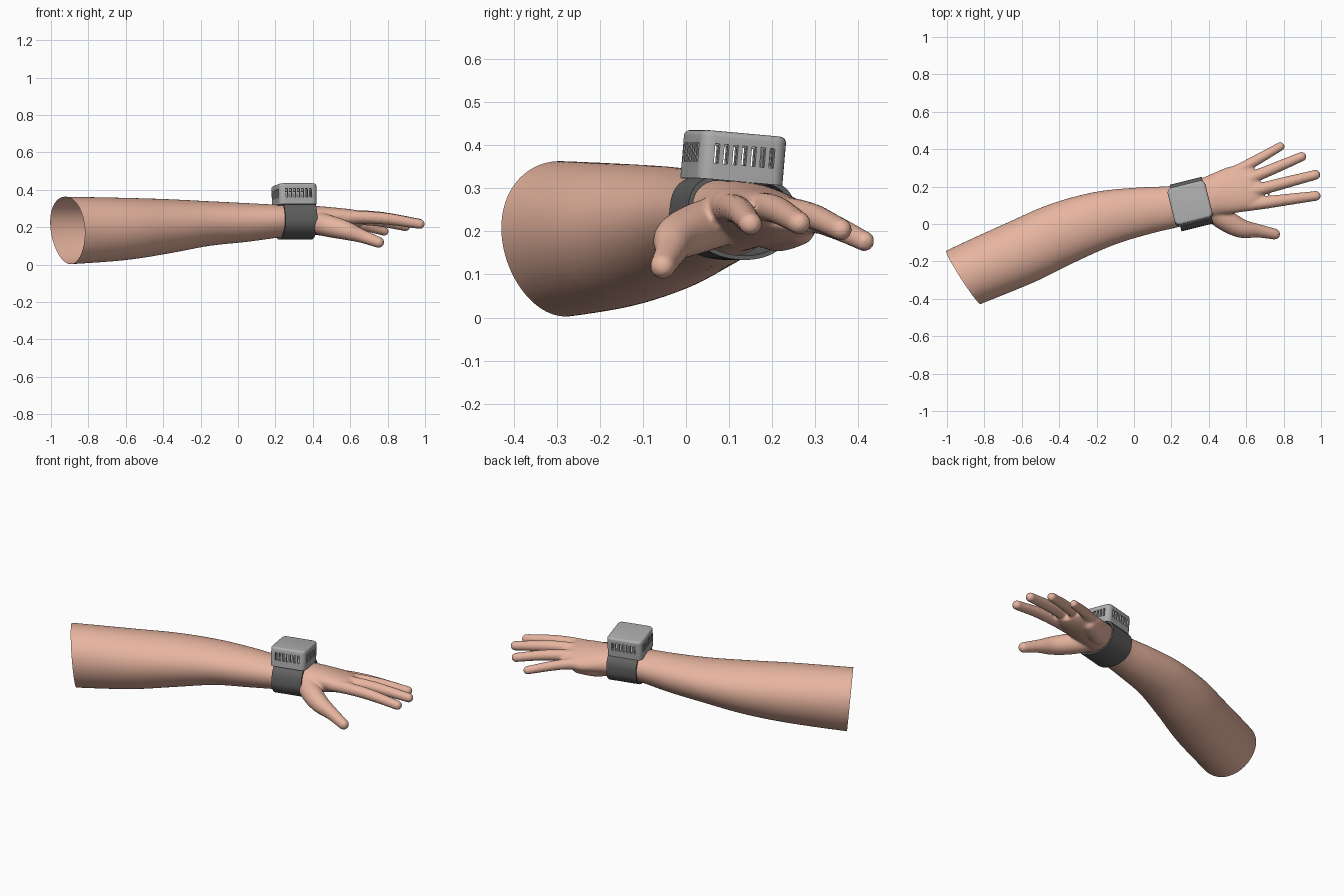
import bpy, bmesh
from math import sin, cos, pi, radians, copysign
from mathutils import Matrix, Vector

if "Cube" in bpy.data.objects:
    bpy.data.objects.remove(bpy.data.objects["Cube"])


def material(name, rgb):
    m = bpy.data.materials.new(name)
    m.diffuse_color = (*rgb, 1)
    m.use_nodes = True
    m.node_tree.nodes["Principled BSDF"].inputs["Base Color"].default_value = m.diffuse_color
    return m


def make_object(name, bm, mat=None):
    bmesh.ops.recalc_face_normals(bm, faces=bm.faces)
    me = bpy.data.meshes.new(name)
    bm.to_mesh(me)
    bm.free()
    ob = bpy.data.objects.new(name, me)
    bpy.context.collection.objects.link(ob)
    if mat:
        me.materials.append(mat)
    return ob


def bake(ob):
    """Replace the mesh with its modified result."""
    dg = bpy.context.evaluated_depsgraph_get()
    me = bpy.data.meshes.new_from_object(ob.evaluated_get(dg))
    ob.modifiers.clear()
    ob.data = me


def smooth(ob, angle):
    bpy.ops.object.select_all(action='DESELECT')
    bpy.context.view_layer.objects.active = ob
    ob.select_set(True)
    bpy.ops.object.shade_smooth_by_angle(angle=radians(angle))


def spline(keys, steps):
    """Catmull-Rom interpolation of equal-length tuples."""
    k = [keys[0]] + list(keys) + [keys[-1]]
    out = []
    for i in range(1, len(k) - 2):
        for s in range(steps):
            t = s / steps
            out.append([0.5 * (2 * b + (c - a) * t + (2 * a - 5 * b + 4 * c - d) * t * t
                               + (3 * b - a - 3 * c + d) * t ** 3)
                        for a, b, c, d in zip(*k[i - 1:i + 3])])
    return out + [list(keys[-1])]


def bridge(bm, a, b):
    n = len(a)
    for i in range(n):
        bm.faces.new((a[i], a[(i + 1) % n], b[(i + 1) % n], b[i]))


def loft(bm, sections, n=48):
    """Egg-shaped sections: x, y, z, half width, half height, heading, roll."""
    rings = []
    for x, y, z, w, h, head, roll in sections:
        m = (Matrix.Translation((x, y, z)) @ Matrix.Rotation(radians(head), 4, 'Z')
             @ Matrix.Rotation(radians(roll), 4, 'X'))
        ring = []
        for i in range(n):
            t = 2 * pi * i / n
            ring.append(bm.verts.new(m @ Vector((0, w * cos(t) * (1 + 0.1 * sin(t)), h * sin(t)))))
        rings.append(ring)
    for a, b in zip(rings, rings[1:]):
        bridge(bm, a, b)
    bm.faces.new(rings[0])
    bm.faces.new(rings[-1])


def digit(bm, keys):
    """Rounded tapering finger: x, y, z, radius."""
    for x, y, z, r in spline(keys, 12):
        bmesh.ops.create_icosphere(bm, subdivisions=3, radius=r, matrix=Matrix.Translation((x, y, z)))


def box(bm, size, loc=(0, 0, 0)):
    return bmesh.ops.create_cube(bm, size=1, matrix=Matrix.Translation(loc)
                                 @ Matrix.Diagonal((*size, 1)))['verts']


# Arm and hand, fused into one smooth skin
arm = bmesh.new()
loft(arm, spline([
    (-0.97, -0.324, 0.181, 0.165, 0.182, 33, 0),
    (-0.91, -0.285, 0.182, 0.169, 0.181, 33, 0),
    (-0.61, -0.154, 0.190, 0.174, 0.167, 27, 0),
    (-0.38, -0.048, 0.204, 0.168, 0.146, 24, 0),
    (-0.16, 0.029, 0.219, 0.150, 0.120, 20, 0),
    (0.043, 0.070, 0.225, 0.129, 0.104, 17, 0),
    (0.218, 0.094, 0.232, 0.112, 0.088, 15, -3),
    (0.34, 0.124, 0.236, 0.106, 0.080, 15, -5),
    (0.43, 0.152, 0.238, 0.112, 0.073, 16, -8),
    (0.54, 0.184, 0.237, 0.126, 0.060, 16, -11),
    (0.62, 0.202, 0.239, 0.117, 0.046, 16, -11),
    (0.665, 0.213, 0.238, 0.090, 0.030, 16, -11)], 8))
# Heel of the palm, four fingers, thumb
digit(arm, [(0.39, 0.18, 0.215, 0.050), (0.46, 0.215, 0.203, 0.050), (0.54, 0.262, 0.205, 0.038)])
digit(arm, [(0.56, 0.10, 0.253, 0.038), (0.67, 0.110, 0.253, 0.034), (0.80, 0.128, 0.244, 0.032), (0.972, 0.150, 0.217, 0.027)])
digit(arm, [(0.56, 0.165, 0.253, 0.038), (0.68, 0.188, 0.256, 0.034), (0.80, 0.219, 0.246, 0.032), (0.970, 0.263, 0.219, 0.027)])
digit(arm, [(0.53, 0.215, 0.243, 0.038), (0.64, 0.253, 0.244, 0.033), (0.76, 0.302, 0.232, 0.030), (0.896, 0.360, 0.204, 0.026)])
digit(arm, [(0.49, 0.25, 0.228, 0.038), (0.58, 0.300, 0.226, 0.031), (0.67, 0.350, 0.208, 0.028), (0.782, 0.414, 0.177, 0.024)])
digit(arm, [(0.41, 0.08, 0.225, 0.06), (0.49, 0.02, 0.205, 0.059), (0.575, -0.024, 0.183, 0.051),
            (0.66, -0.036, 0.153, 0.037), (0.752, -0.054, 0.119, 0.030)])
skin = make_object("arm_and_hand", arm, material("skin", (0.80, 0.46, 0.35)))
mod = skin.modifiers.new("fuse", 'REMESH')
mod.mode, mod.voxel_size = 'VOXEL', 0.007
mod = skin.modifiers.new("soften", 'SMOOTH')
mod.factor, mod.iterations = 0.5, 6
bake(skin)
# Open cut at the elbow
bm = bmesh.new()
bm.from_mesh(skin.data)
bmesh.ops.bisect_plane(bm, geom=bm.verts[:] + bm.edges[:] + bm.faces[:], plane_co=(-0.91, -0.285, 0.18),
                       plane_no=(0.84, 0.54, 0.09), clear_inner=True)
bm.to_mesh(skin.data)
bm.free()
smooth(skin, 80)

# Shared frame of the wrist device: x along the arm, z out of the back of the wrist
turn = Matrix.Rotation(radians(14), 4, 'Z') @ Matrix.Rotation(radians(-5), 4, 'X')

# Strap: band around the wrist, squarer on top
bm = bmesh.new()
n = 64
rings = []
for x, inset in ((-0.088, 0), (0.088, 0), (0.088, 0.01), (-0.088, 0.01)):
    ring = []
    for i in range(n):
        t = 2 * pi * i / n
        power = 0.65 if sin(t) > 0 else 0.95
        c, s = [copysign(abs(v) ** power, v) for v in (cos(t), sin(t))]
        ring.append(bm.verts.new((x, (0.128 - inset) * c, (0.097 - inset) * s)))
    rings.append(ring)
for k in range(4):
    bridge(bm, rings[k], rings[(k + 1) % 4])
strap = make_object("wrist_strap", bm, material("dark_strap", (0.12, 0.12, 0.12)))
strap.matrix_world = Matrix.Translation((0.308, 0.106, 0.231)) @ turn
smooth(strap, 35)

# Device case: hollow rounded box with a row of vents on each side
place = Matrix.Translation((0.300, 0.110, 0.371)) @ turn
L, W, H = 0.208, 0.205, 0.113
bm = bmesh.new()
box(bm, (L, W, H))
upright = [e for e in bm.edges if abs(e.verts[0].co.z - e.verts[1].co.z) > 0.01]
bmesh.ops.bevel(bm, geom=upright, offset=0.028, segments=6, profile=0.5, affect='EDGES')
rim = [e for e in bm.edges if all(v.co.z > 0.05 for v in e.verts)]
bmesh.ops.bevel(bm, geom=rim, offset=0.014, segments=4, profile=0.5, affect='EDGES')
case = make_object("device_case", bm, material("grey_case", (0.42, 0.42, 0.42)))
case.matrix_world = place

hollow, vents_x, vents_y = bmesh.new(), bmesh.new(), bmesh.new()
box(hollow, (L - 0.028, W - 0.028, H - 0.028))
for i in range(-3, 4):
    box(vents_x, (0.4, 0.011, 0.045), (0, i * 0.022, 0.004))
    box(vents_y, (0.011, 0.4, 0.045), (i * 0.022, 0, 0.004))
cutters = [make_object("cutter", b) for b in (hollow, vents_x, vents_y)]
for c in cutters:
    c.matrix_world = place
    c.hide_render = True
    mod = case.modifiers.new("cut", 'BOOLEAN')
    mod.operation, mod.solver, mod.object = 'DIFFERENCE', 'EXACT', c
bpy.context.view_layer.update()
bake(case)
for c in cutters:
    bpy.data.objects.remove(c)
smooth(case, 30)
